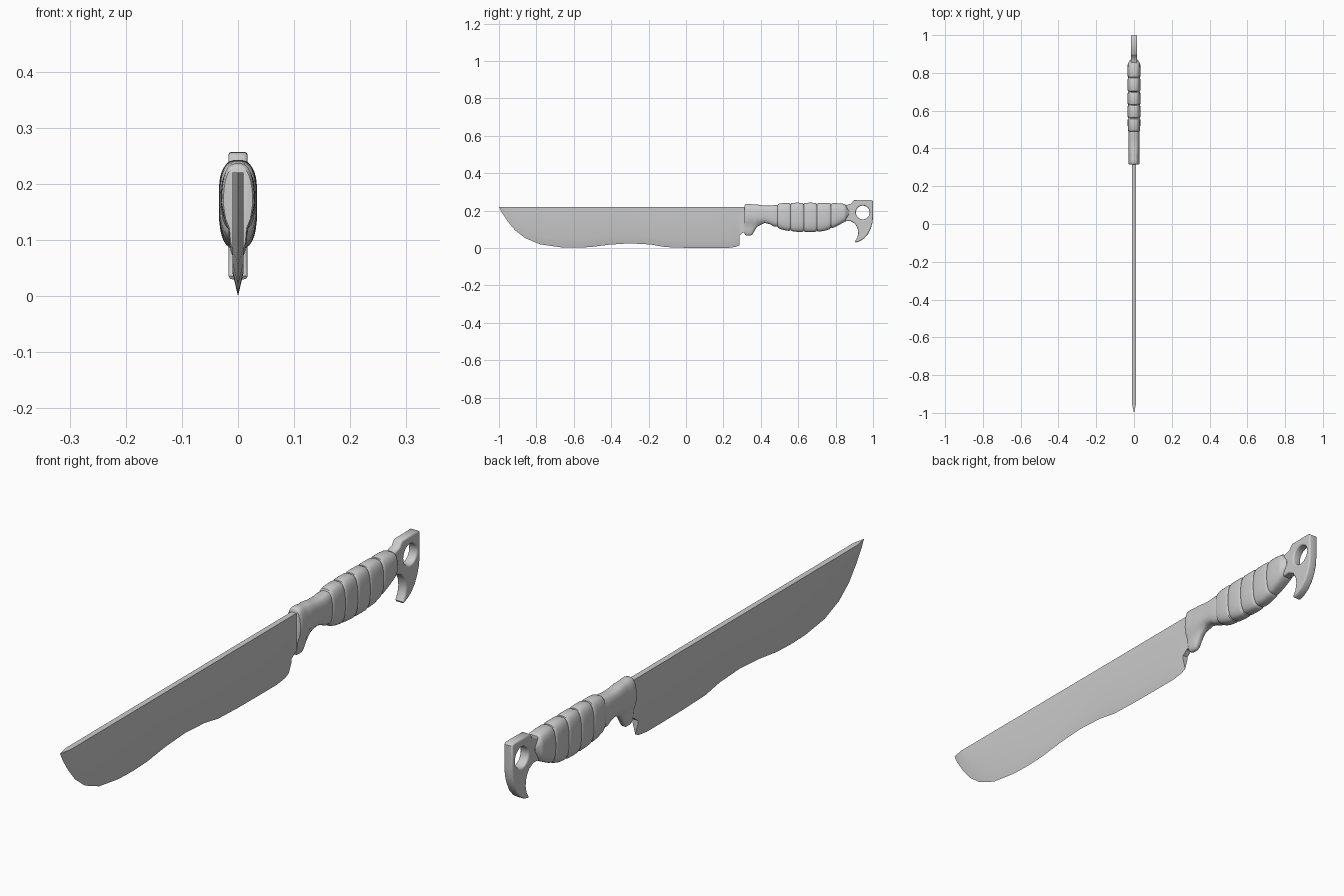
import bpy, bmesh, math
from mathutils import Vector

if "Cube" in bpy.data.objects:
    bpy.data.objects.remove(bpy.data.objects["Cube"])


def finish(ob, angle=35):
    bpy.ops.object.select_all(action='DESELECT')
    ob.select_set(True)
    bpy.context.view_layer.objects.active = ob
    if ob.type == 'CURVE':
        bpy.ops.object.convert(target='MESH')
    bpy.ops.object.shade_smooth_by_angle(angle=math.radians(angle))


def add_mesh(name, bm, angle=35):
    bmesh.ops.remove_doubles(bm, verts=bm.verts, dist=1e-5)
    bmesh.ops.dissolve_degenerate(bm, edges=bm.edges, dist=1e-5)
    bmesh.ops.recalc_face_normals(bm, faces=bm.faces)
    me = bpy.data.meshes.new(name)
    bm.to_mesh(me)
    bm.free()
    ob = bpy.data.objects.new(name, me)
    bpy.context.collection.objects.link(ob)
    finish(ob, angle)
    return ob


def skin(bm, rows, closed):
    """Join rows of equal length with quads, cap both ends."""
    rows = [[bm.verts.new(p) for p in r] for r in rows]
    n = len(rows[0])
    for a, b in zip(rows, rows[1:]):
        for i in range(n if closed else n - 1):
            j = (i + 1) % n
            bm.faces.new((a[i], a[j], b[j], b[i]))
    bm.faces.new(rows[0])
    bm.faces.new(rows[-1])


def lerp_table(tab, y):
    for (y0, a), (y1, b) in zip(tab, tab[1:]):
        if y <= y1:
            return a + (b - a) * max(0, (y - y0) / (y1 - y0))
    return tab[-1][1]


# Blade: wavy cutting edge, ground bevel parallel to it, flat spine
SPINE, HALF = 0.22, 0.010
edge = [(-1, .22), (-.985, .19), (-.955, .145), (-.915, .096), (-.86, .053), (-.78, .02),
        (-.67, .004), (-.59, .002), (-.51, .005), (-.41, .018), (-.30, .025), (-.19, .019),
        (-.11, .005), (0, .001), (.12, 0), (.22, 0), (.265, .006), (.285, .015)]
rows = []
for i, (y, z) in enumerate(edge):
    p, q = edge[max(i - 1, 0)], edge[min(i + 1, len(edge) - 1)]
    t = (Vector(q) - Vector(p)).normalized()
    by, bz = y - t.y * .042, z + t.x * .042
    if i == 0:
        by, bz = -.955, SPINE
    by, bz = max(by, -.955), min(bz, SPINE)
    if y > .25:
        by = y
    rows.append([(HALF, by, SPINE), (HALF, by, bz), (0, y, z), (-HALF, by, bz), (-HALF, by, SPINE)])
bm = bmesh.new()
skin(bm, rows, True)
add_mesh("blade", bm, 25)

# Short stepped heel that runs into the handle
bm = bmesh.new()
heel = [(.28, .065), (.293, .072), (.305, .083), (.34, .086)]
skin(bm, [[(HALF, y, SPINE), (HALF, y, z), (-HALF, y, z), (-HALF, y, SPINE)] for y, z in heel], True)
add_mesh("blade_heel", bm)

# Handle: rounded sections lofted along y
bottom = [(.315, .066), (.352, .066), (.363, .085), (.38, .112), (.42, .133), (.45, .125),
          (.476, .110), (.52, .097), (.556, .090), (.62, .085), (.69, .085), (.735, .091),
          (.775, .102), (.82, .125), (.86, .145)]
top = [(.315, .237), (.38, .234), (.42, .228), (.46, .228), (.49, .238), (.56, .242), (.69, .242),
       (.80, .240), (.86, .235)]
width = [(.315, .030), (.38, .030), (.43, .029), (.48, .032), (.56, .034), (.8, .034), (.86, .033)]


def section(y, s, sides=32):
    zb, zt, w = lerp_table(bottom, y), lerp_table(top, y), lerp_table(width, y)
    c, h = (zb + zt) / 2, (zt - zb) / 2
    d = h - .07 * (1 - s)
    w *= s
    out = []
    for i in range(sides):
        a = 2 * math.pi * (i + .5) / sides
        ca, sa = math.cos(a), math.sin(a)
        x = w * math.copysign(abs(ca) ** .65, ca)
        z = c + d * math.copysign(abs(sa) ** .75, sa)
        # finger guard is thinner than the collar above it
        if y < .42:
            k = min(1, max(0, (.15 - z) / .03))
            x *= 1 - .42 * k
        out.append((x, y, z))
    return out


stations = [(.314, .88), (.318, .96), (.326, 1), (.345, 1), (.354, .98), (.363, .98), (.38, .98),
            (.40, .98), (.42, .98), (.45, .98), (.47, .97)]
bands = [.49, .56, .63, .70, .775, .855]
for a, b in zip(bands, bands[1:]):
    stations += [(a, .88), (a + .003, .96), (a + .011, 1), ((a + b) / 2, 1.01),
                 (b - .011, 1), (b - .003, .96)]
stations += [(.856, .86), (.872, .55)]
bm = bmesh.new()
skin(bm, [section(y, s) for y, s in stations], True)
add_mesh("handle_grip", bm, 40)

# Pommel: flat hooked plate with a lanyard hole
outline = [(.82, .225), (.86, .23), (.885, .238), (.893, .250), (.90, .256), (.99, .257), (1, .250),
           (1, .17), (.997, .135), (.988, .105), (.973, .075), (.953, .052), (.93, .037),
           (.908, .03), (.904, .036), (.916, .055), (.921, .08), (.917, .108), (.903, .131),
           (.88, .144), (.82, .142)]
hole = [(.945 + .037 * math.cos(i * math.pi / 12), .19 + .037 * math.sin(i * math.pi / 12))
        for i in range(24)]
cu = bpy.data.curves.new("pommel_hook", 'CURVE')
cu.dimensions = '2D'
cu.fill_mode = 'BOTH'
cu.extrude, cu.bevel_depth, cu.bevel_resolution, cu.offset = .011, .006, 2, -.006
for pts in (outline, hole):
    sp = cu.splines.new('POLY')
    sp.points.add(len(pts) - 1)
    for v, (y, z) in zip(sp.points, pts):
        v.co = (y, z, 0, 1)
    sp.use_cyclic_u = True
pommel = bpy.data.objects.new("pommel_hook", cu)
bpy.context.collection.objects.link(pommel)
pommel.rotation_euler = (math.pi / 2, 0, math.pi / 2)
finish(pommel, 40)
